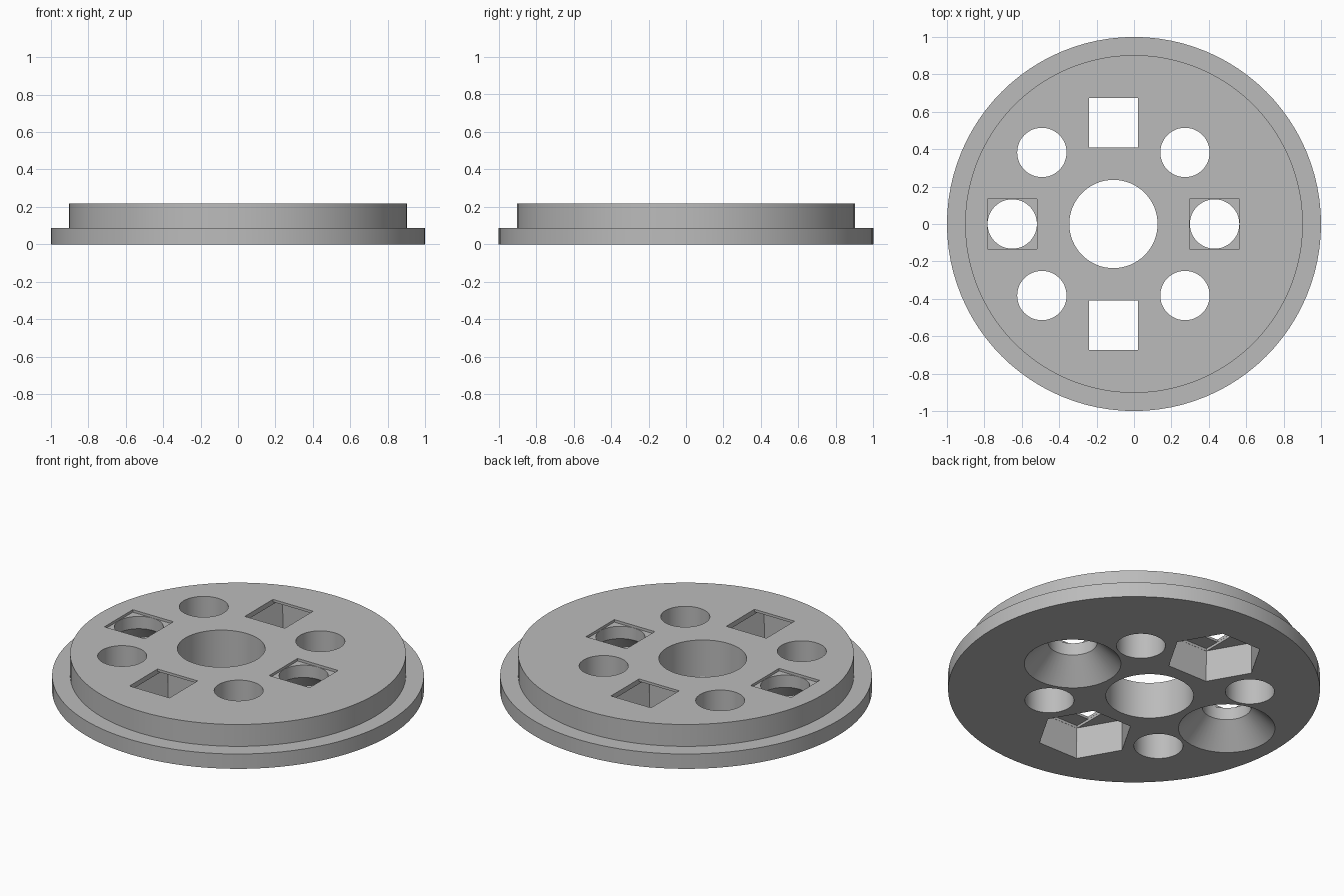
import bpy
import bmesh
from math import cos, sin, pi, radians

old = bpy.data.objects.get("Cube")
if old:
    bpy.data.objects.remove(old, do_unlink=True)

HEIGHT, FLANGE = 0.218, 0.088
CENTRE_X, PITCH = -0.11, 0.541      # hole pattern centre and radius
BORE, HUB = 0.132, 0.236
SLOT_Z, SQUARE_Z = 0.188, 0.203     # steps below the top face


def lathe(name, profile, sides, x=0, y=0):
    """Closed solid from rings of (radius, height)."""
    bm = bmesh.new()
    rings = [[bm.verts.new((x + r * cos(2 * pi * i / sides),
                            y + r * sin(2 * pi * i / sides), z))
              for i in range(sides)] for r, z in profile]
    for low, high in zip(rings, rings[1:]):
        for i in range(sides):
            j = (i + 1) % sides
            bm.faces.new((low[i], low[j], high[j], high[i]))
    bm.faces.new(rings[0][::-1])
    bm.faces.new(rings[-1])
    mesh = bpy.data.meshes.new(name)
    bm.to_mesh(mesh)
    bm.free()
    obj = bpy.data.objects.new(name, mesh)
    bpy.context.collection.objects.link(obj)
    return obj


def box(name, x, y, half_x, half_y, low, high):
    bpy.ops.mesh.primitive_cube_add(size=2, location=(x, y, (low + high) / 2))
    obj = bpy.context.object
    obj.name = name
    obj.scale = (half_x, half_y, (high - low) / 2)
    return obj


# Stepped disc
disc = lathe("flanged_disc", [(1, 0), (1, FLANGE), (0.903, FLANGE), (0.903, HEIGHT)], 96)

over, under = HEIGHT + 0.1, -0.1
cutters = [lathe("hub_cutter", [(HUB, under), (HUB, over)], 64, CENTRE_X)]

# Plain round holes on the diagonals
for angle in (45, 135, 225, 315):
    cutters.append(lathe("hole_cutter", [(BORE, under), (BORE, over)], 48,
                         CENTRE_X + PITCH * cos(radians(angle)),
                         PITCH * sin(radians(angle))))

for side in (-1, 1):
    # Countersunk holes with a shallow square recess on top
    x = CENTRE_X + side * PITCH
    cutters.append(lathe("countersink_cutter",
                         [(0.26, under), (0.26, 0), (BORE, 0.13), (BORE, SQUARE_Z + 0.005)],
                         48, x))
    cutters.append(box("recess_cutter", x, 0, BORE + 0.001, BORE + 0.001, SQUARE_Z, over))

    # Hexagonal pockets that narrow to a slot and then a square
    y = side * PITCH
    cutters.append(lathe("hexagon_cutter", [(0.26, under), (0.26, SLOT_Z)], 6, CENTRE_X, y))
    cutters.append(box("slot_cutter", CENTRE_X, y, BORE, 0.26 * cos(pi / 6) - 0.001,
                       0.1, SQUARE_Z))
    cutters.append(box("square_cutter", CENTRE_X, y, BORE - 0.0005, BORE, 0.15, over))

# Cut every hole, then drop the cutters
for cutter in cutters:
    cutter.hide_render = True
    mod = disc.modifiers.new("cut", "BOOLEAN")
    mod.operation = "DIFFERENCE"
    mod.solver = "EXACT"
    mod.object = cutter
bpy.context.view_layer.update()
bpy.ops.object.select_all(action="DESELECT")
disc.select_set(True)
bpy.context.view_layer.objects.active = disc
for mod in list(disc.modifiers):
    bpy.ops.object.modifier_apply(modifier=mod.name)
for cutter in cutters:
    bpy.data.objects.remove(cutter, do_unlink=True)

# Single grey finish
grey = bpy.data.materials.new("plain_grey")
grey.use_nodes = True
colour = (0.5, 0.5, 0.5, 1)
grey.diffuse_color = colour
grey.node_tree.nodes["Principled BSDF"].inputs["Base Color"].default_value = colour
disc.data.materials.clear()
disc.data.materials.append(grey)
bpy.ops.object.shade_smooth_by_angle(angle=radians(25))
